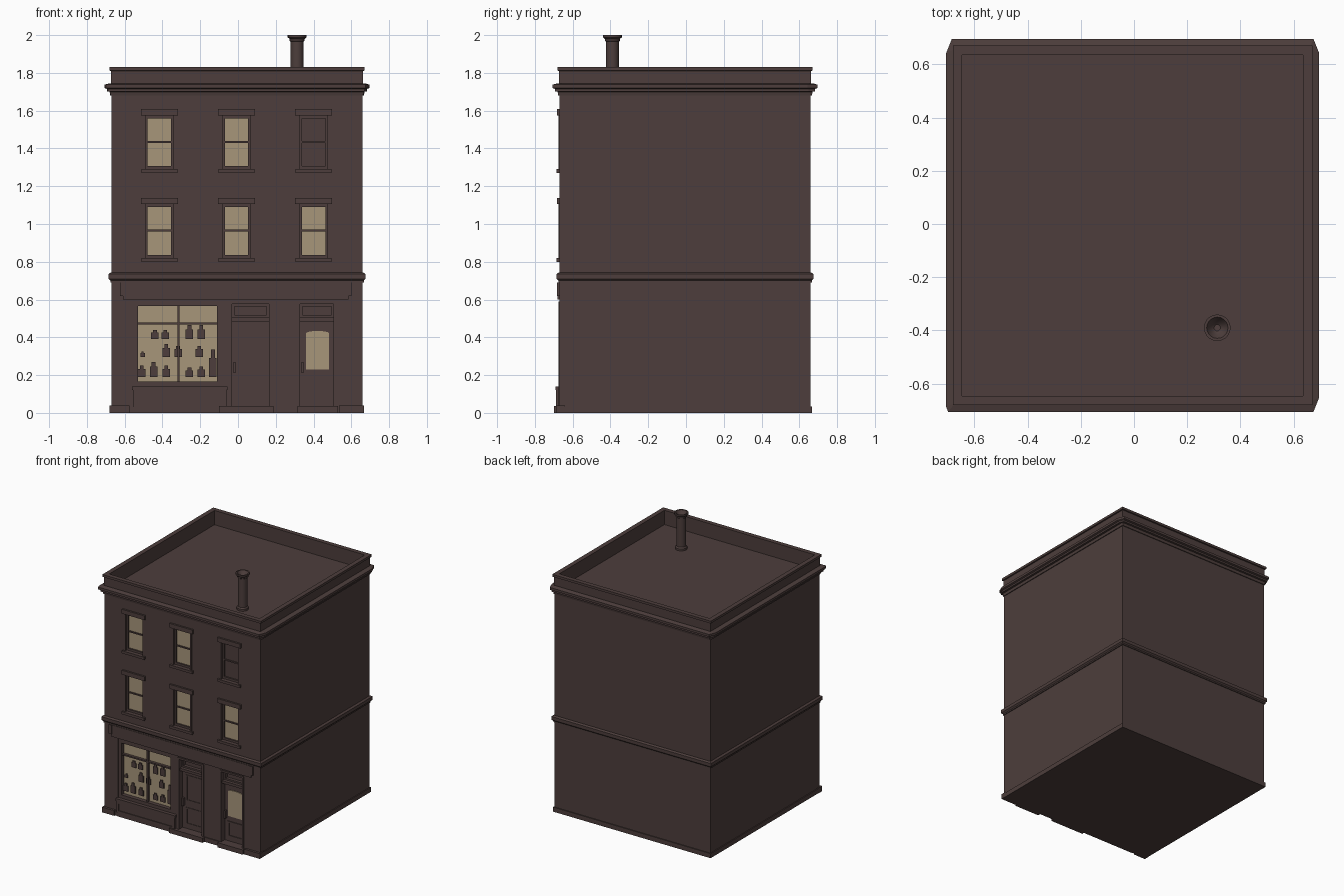
import bpy, bmesh, math

old = bpy.data.objects.get("Cube")
if old:
    bpy.data.objects.remove(old, do_unlink=True)


def material(name, rgb):
    m = bpy.data.materials.new(name)
    m.use_nodes = True
    m.diffuse_color = (*rgb, 1)
    m.node_tree.nodes["Principled BSDF"].inputs["Base Color"].default_value = (*rgb, 1)
    return m


BROWN = material("dark_brown", (0.074, 0.048, 0.045))
GLOW = material("warm_pane", (0.39, 0.305, 0.195))


def finish(name, bm, mat):
    bmesh.ops.recalc_face_normals(bm, faces=bm.faces)
    me = bpy.data.meshes.new(name)
    bm.to_mesh(me)
    bm.free()
    me.materials.append(mat)
    ob = bpy.data.objects.new(name, me)
    bpy.context.scene.collection.objects.link(ob)
    return ob


def boxes(name, items, mat=BROWN):
    """Each item is (x0, x1, y0, y1, z0, z1)."""
    bm = bmesh.new()
    for x0, x1, y0, y1, z0, z1 in items:
        vs = bmesh.ops.create_cube(bm, size=1)["verts"]
        for v in vs:
            v.co.x = x1 if v.co.x > 0 else x0
            v.co.y = y1 if v.co.y > 0 else y0
            v.co.z = z1 if v.co.z > 0 else z0
    return finish(name, bm, mat)


def frame(x0, x1, z0, z1, t, y0, y1):
    """Four bars running inside a rectangle."""
    return [(x0, x0 + t, y0, y1, z0, z1), (x1 - t, x1, y0, y1, z0, z1),
            (x0 + t, x1 - t, y0, y1, z0, z0 + t), (x0 + t, x1 - t, y0, y1, z1 - t, z1)]


# Outline of the walls
LEFT, RIGHT, FRONT, BACK = -0.67, 0.66, -0.67, 0.66


def moulding(name, profile, clipped=False):
    """Sweep a closed (offset, z) profile round the building."""
    bm = bmesh.new()
    rings = []
    for o, z in profile:
        pts = []
        for sx, sy in ((-1, -1), (1, -1), (1, 1), (-1, 1)):
            x = RIGHT + o if sx > 0 else LEFT - o
            y = BACK + o if sy > 0 else FRONT - o
            k = max(o, 0) * (0.35 if sx + sy == -2 else 1)
            a, b = (x - sx * k * 0.6, y), (x, y - sy * k * 1.5)
            if not clipped:
                pts.append((x, y))
            else:
                pts += [a, b] if sx != sy else [b, a]
        if clipped:
            # order the clipped corners counter-clockwise
            pts.sort(key=lambda p: math.atan2(p[1], p[0]))
        rings.append([bm.verts.new((x, y, z)) for x, y in pts])
    n = len(rings[0])
    for r, s in zip(rings, rings[1:] + rings[:1]):
        for i in range(n):
            j = (i + 1) % n
            bm.faces.new((r[i], r[j], s[j], s[i]))
    bmesh.ops.remove_doubles(bm, verts=bm.verts, dist=0.0001)
    return finish(name, bm, BROWN)


# Walls with window and door recesses
COLUMNS = (-0.416, -0.008, 0.4)
ROWS = (0.82, 1.29)
HALF, TALL = 0.078, 0.285
SHOP = (-0.555, -0.06, 0.14, 0.59)
DOORS = ((-0.045, 0.178), (0.315, 0.52))
cuts = [(c - HALF, c + HALF, -0.9, -0.635, z, z + TALL) for c in COLUMNS for z in ROWS]
cuts.append((SHOP[0], SHOP[1], -0.9, -0.625, SHOP[2], SHOP[3]))
cuts += [(a, b, -0.9, -0.615, -0.1, 0.59) for a, b in DOORS]

walls = boxes("walls", [(LEFT, RIGHT, FRONT, BACK, 0, 1.72)])
cutter = boxes("wall_cutter", cuts)
cutter.hide_render = True
mod = walls.modifiers.new("recesses", "BOOLEAN")
mod.operation, mod.solver, mod.object = "DIFFERENCE", "EXACT", cutter
bpy.context.view_layer.update()
cut_mesh = bpy.data.meshes.new_from_object(
    walls.evaluated_get(bpy.context.evaluated_depsgraph_get()))
walls.modifiers.clear()
walls.data = cut_mesh
bpy.data.objects.remove(cutter, do_unlink=True)

# Bands round the building
moulding("plinth", [(-0.01, 0), (0.007, 0), (0.007, 0.035), (-0.01, 0.035)])
moulding("string_course", [(-0.01, 0.69), (0.006, 0.69), (0.006, 0.7), (0.016, 0.71),
                           (0.016, 0.735), (0.005, 0.742), (-0.01, 0.742)])
moulding("cornice", [(-0.01, 1.68), (0.006, 1.68), (0.01, 1.7), (0.024, 1.702), (0.024, 1.715),
                     (0.036, 1.72), (0.036, 1.738), (0.01, 1.745), (-0.01, 1.745)], True)
moulding("parapet", [(-0.024, 1.71), (0.002, 1.71), (0.002, 1.81), (0.011, 1.812),
                     (0.011, 1.83), (-0.024, 1.83)])

# Upper windows
trim, sashes, panes, blind = [], [], [], []
for c in COLUMNS:
    for z in ROWS:
        top = z + TALL
        trim += [(c - 0.098, c + 0.098, -0.684, -0.66, top, top + 0.033),
                 (c - 0.096, c + 0.096, -0.686, -0.64, z - 0.02, z)]
        trim += [(c + s - 0.006, c + s + 0.006, -0.674, -0.66, z, top) for s in (-0.078, 0.078)]
        sashes += frame(c - HALF, c + HALF, z, top, 0.016, -0.656, -0.63)
        sashes.append((c - HALF, c + HALF, -0.652, -0.63, z + 0.14, z + 0.15))
        shut = c == COLUMNS[-1] and z == ROWS[-1]
        (blind if shut else panes).append((c - 0.066, c + 0.066, -0.644, -0.635, z + 0.01, top - 0.01))
boxes("window_lintels_and_sills", trim)
boxes("window_sashes", sashes)
boxes("window_panes", panes, GLOW)
boxes("dark_pane", blind)

# Shopfront: fascia, sill, base panel and window
boxes("shop_fascia", [(-0.61, 0.585, -0.679, -0.66, 0.6, 0.69),
                      (0.57, 0.6, -0.683, -0.66, 0.62, 0.69),
                      (-0.625, -0.6, -0.683, -0.66, 0.62, 0.69)])
x0, x1, z0, z1 = SHOP
boxes("shop_base_panel", [(x0, x1, -0.681, -0.66, 0, 0.12),
                          (x0 - 0.005, x1 + 0.005, -0.692, -0.63, 0.12, 0.14)]
      + frame(x0, x1, 0.03, 0.12, 0.018, -0.687, -0.67))
boxes("shop_window_frame", frame(x0, x1, z0, z1, 0.025, -0.665, -0.62)
      + [(x1 - 0.05, x1, -0.665, -0.62, z0, z1),
         (-0.32, -0.31, -0.655, -0.62, z0, z1),
         (x0, x1, -0.655, -0.62, 0.467, 0.478)])
boxes("shop_window_pane", [(x0 + 0.01, x1 - 0.01, -0.634, -0.625, z0 + 0.01, z1 - 0.01)], GLOW)

# Jars on show, row by row: (shelf height, ((x, height), ...))
SHELVES = ((0.39, ((-0.44, 0.05), (-0.385, 0.05), (-0.257, 0.075), (-0.195, 0.075))),
           (0.295, ((-0.505, 0.03), (-0.38, 0.07), (-0.317, 0.06), (-0.205, 0.06))),
           (0.19, ((-0.51, 0.06), (-0.447, 0.08), (-0.38, 0.06), (-0.257, 0.05),
                   (-0.195, 0.055), (-0.133, 0.145))))
jars = []
for shelf, row in SHELVES:
    for x, h in row:
        w = 0.02 if h > 0.04 else 0.012
        jars += [(x - w, x + w, -0.642, -0.634, shelf, shelf + h * 0.7),
                 (x - w / 2, x + w / 2, -0.642, -0.634, shelf + h * 0.7, shelf + h)]
boxes("display_jars", jars)

# Doors, transoms and steps
for name, (a, b), glazed in zip(("main_door", "shop_door"), DOORS, (False, True)):
    boxes(name + "_frame", frame(a, b, 0, 0.59, 0.014, -0.676, -0.61)
          + [(a, b, -0.665, -0.61, 0.485, 0.505)]
          + frame(a + 0.014, b - 0.014, 0.505, 0.576, 0.012, -0.64, -0.61))
    leaf = [(a + 0.01, b - 0.01, -0.63, -0.61, 0.03, 0.49)]
    if glazed:
        leaf += frame(a + 0.04, b - 0.033, 0.07, 0.19, 0.012, -0.636, -0.62)
    else:
        leaf += frame(a + 0.045, b - 0.045, 0.07, 0.2, 0.01, -0.634, -0.62)
        leaf += frame(a + 0.045, b - 0.045, 0.25, 0.45, 0.01, -0.634, -0.62)
    leaf.append((a + 0.02, a + 0.032, -0.65, -0.62, 0.21, 0.27))
    boxes(name, leaf)
    boxes(name + "_step", [(a - (0 if glazed else 0.055), b + 0.01, -0.699, -0.61, 0, 0.036)])

# Shop door glass with a shallow arched top
bm = bmesh.new()
gx, gw = 0.421, 0.06
outline = [(gx - gw, 0.23), (gx + gw, 0.23)]
outline += [(gx + gw * math.cos(t), 0.422 + 0.012 * math.sin(t))
            for t in (math.pi * i / 8 for i in range(9))]
face = bm.faces.new([bm.verts.new((x, -0.636, z)) for x, z in outline])
ext = bmesh.ops.extrude_face_region(bm, geom=[face])["geom"]
bmesh.ops.translate(bm, vec=(0, 0.008, 0),
                    verts=[g for g in ext if isinstance(g, bmesh.types.BMVert)])
finish("shop_door_pane", bm, GLOW)

# Corner blocks at the foot of the front
boxes("corner_blocks", [(-0.679, -0.575, -0.688, -0.64, 0, 0.04),
                        (0.535, 0.668, -0.688, -0.64, 0, 0.04)])

# Chimney pipe, turned from a profile
bm = bmesh.new()
profile = [(0, 1.715), (0.042, 1.715), (0.042, 1.735), (0.034, 1.745), (0.034, 1.965),
           (0.04, 1.97), (0.04, 1.98), (0.05, 1.988), (0.05, 2), (0.04, 2),
           (0.024, 1.97), (0.012, 1.96), (0, 1.96)]
vs = [bm.verts.new((r, 0, z)) for r, z in profile]
es = [bm.edges.new(p) for p in zip(vs, vs[1:])]
bmesh.ops.spin(bm, geom=vs + es, cent=(0, 0, 0), axis=(0, 0, 1),
               angle=math.tau, steps=20, use_duplicate=False)
bmesh.ops.remove_doubles(bm, verts=bm.verts, dist=0.0005)
chimney = finish("chimney_pipe", bm, BROWN)
chimney.location = (0.313, -0.39, 0)
bpy.ops.object.select_all(action="DESELECT")
chimney.select_set(True)
bpy.context.view_layer.objects.active = chimney
bpy.ops.object.shade_smooth_by_angle(angle=math.radians(35))
